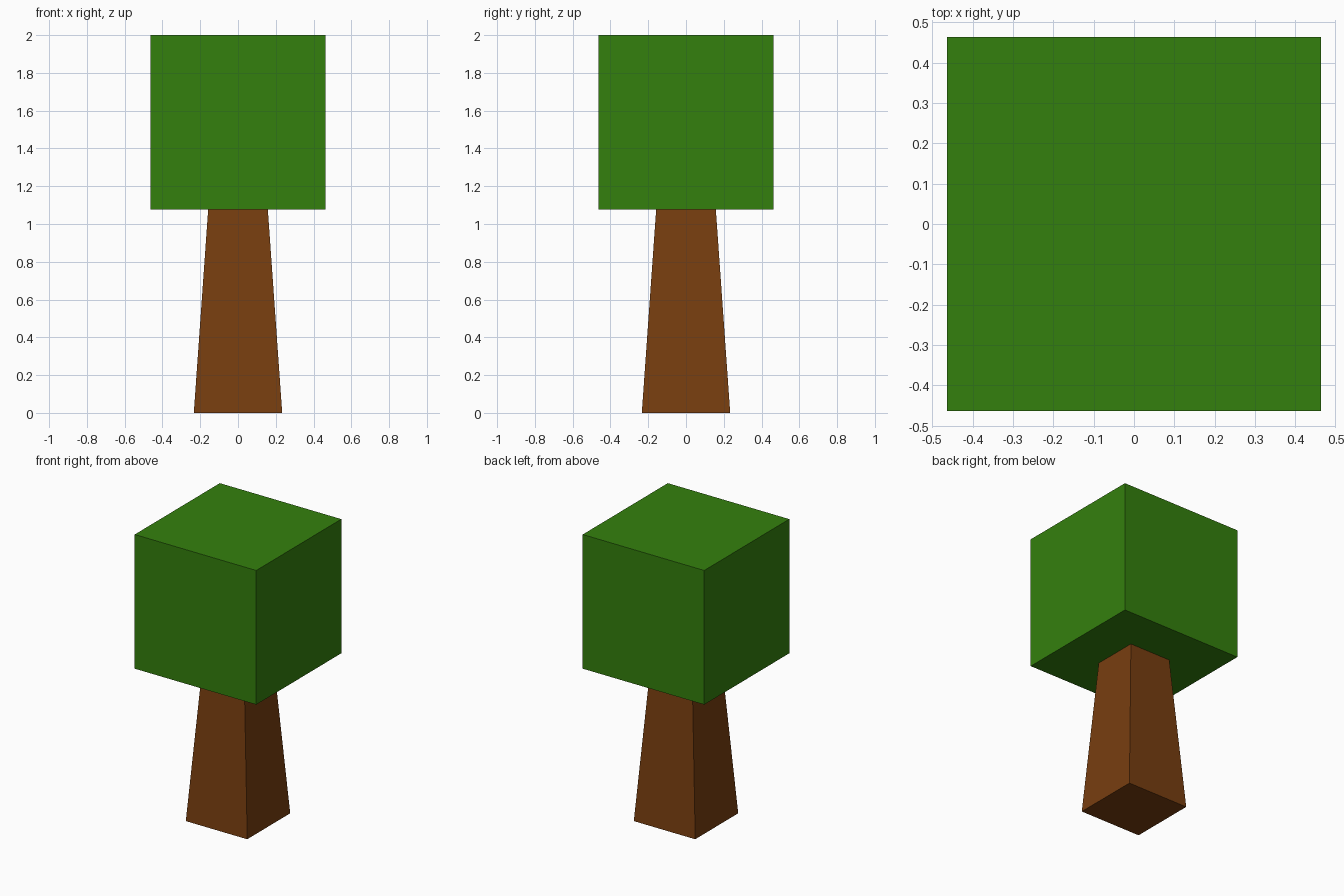
import bpy
import bmesh

if "Cube" in bpy.data.objects:
    bpy.data.objects.remove(bpy.data.objects["Cube"])


def material(name, color):
    mat = bpy.data.materials.new(name)
    mat.diffuse_color = (*color, 1.0)
    mat.use_nodes = True
    mat.node_tree.nodes["Principled BSDF"].inputs["Base Color"].default_value = mat.diffuse_color
    return mat


def tapered_block(name, z0, z1, half_bottom, half_top, mat):
    """Square block whose side can differ between bottom and top."""
    bm = bmesh.new()
    bmesh.ops.create_cube(bm, size=2.0)
    for v in bm.verts:
        top = v.co.z > 0
        half = half_top if top else half_bottom
        v.co = (v.co.x * half, v.co.y * half, z1 if top else z0)
    mesh = bpy.data.meshes.new(name)
    bm.to_mesh(mesh)
    bm.free()
    mesh.materials.append(mat)
    obj = bpy.data.objects.new(name, mesh)
    bpy.context.collection.objects.link(obj)
    return obj


bark = material("bark", (0.188, 0.048, 0.005))
leaves = material("leaves", (0.034, 0.216, 0.004))

CROWN_BASE = 1.076

# Trunk: square, narrowing up to the underside of the crown
tapered_block("trunk", 0.0, CROWN_BASE, 0.234, 0.158, bark)

# Crown: plain cube of foliage
tapered_block("crown", CROWN_BASE, 2.0, 0.463, 0.463, leaves)
